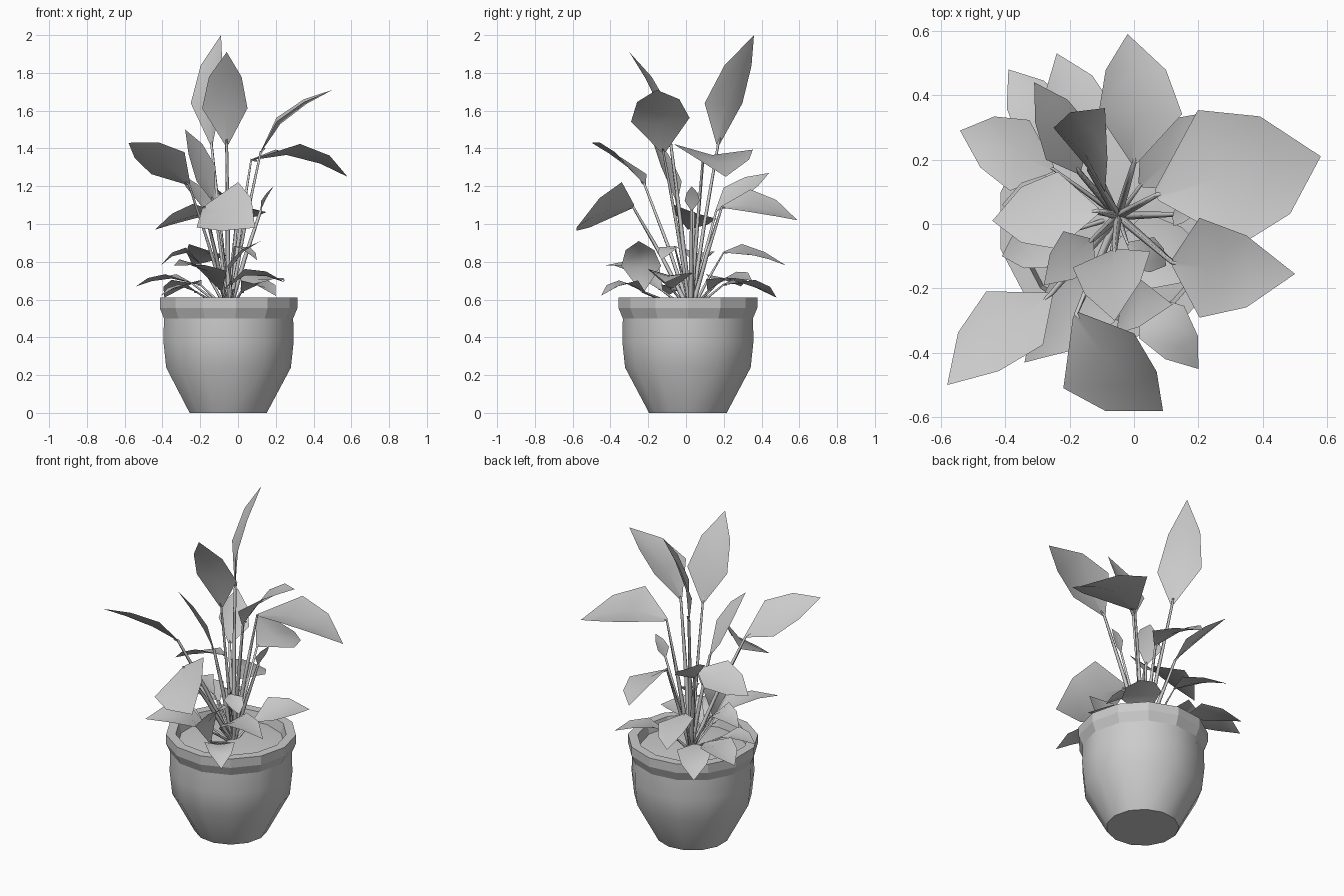
import bpy
import bmesh
from math import tau
from mathutils import Vector

cube = bpy.data.objects.get("Cube")
if cube:
    bpy.data.objects.remove(cube)

GREY = (0.6, 0.6, 0.6, 1)
grey = bpy.data.materials.new("plain grey")
grey.use_nodes = True
grey.diffuse_color = GREY
grey.node_tree.nodes["Principled BSDF"].inputs["Base Color"].default_value = GREY

CENTRE = Vector((-0.055, 0.01, 0))
ROOT = Vector((-0.05, 0.025, 0.53))


def add_object(name, data):
    obj = bpy.data.objects.new(name, data)
    data.materials.append(grey)
    bpy.context.collection.objects.link(obj)
    return obj


def lathe(name, profile, smooth_angle):
    """Spin a radius/height profile around the pot's axis."""
    bm = bmesh.new()
    verts = [bm.verts.new((r, 0, z)) for r, z in profile]
    edges = [bm.edges.new(pair) for pair in zip(verts, verts[1:])]
    bmesh.ops.spin(bm, geom=verts + edges, axis=(0, 0, 1), cent=(0, 0, 0),
                   angle=tau, steps=13)
    bmesh.ops.remove_doubles(bm, verts=bm.verts, dist=0.0005)
    bmesh.ops.recalc_face_normals(bm, faces=bm.faces)
    mesh = bpy.data.meshes.new(name)
    bm.to_mesh(mesh)
    bm.free()
    obj = add_object(name, mesh)
    obj.location = CENTRE
    bpy.ops.object.select_all(action="DESELECT")
    obj.select_set(True)
    bpy.context.view_layer.objects.active = obj
    bpy.ops.object.shade_smooth_by_angle(angle=smooth_angle)


def leaf(name, base, tip, side, lift):
    """Arched, creased blade: centre vein with an edge row on either side."""
    base, tip, side = Vector(base), Vector(tip), Vector(side)
    normal = (tip - base).cross(side).normalized()
    if normal.z < 0:
        normal.negate()
    bm = bmesh.new()
    rows = []
    for t, width, arch in ((0, 0.08, 0), (0.35, 1, 1), (0.7, 0.72, 0.75)):
        spine = base.lerp(tip, t) + normal * lift * arch
        fold = normal * side.length * width * 0.1
        rows.append([bm.verts.new(spine - side * width + fold),
                     bm.verts.new(spine - fold),
                     bm.verts.new(spine + side * width + fold)])
    for low, high in zip(rows, rows[1:]):
        for i in range(2):
            bm.faces.new((low[i], low[i + 1], high[i + 1], high[i]))
    point = bm.verts.new(tip)
    for i in range(2):
        bm.faces.new((rows[-1][i], rows[-1][i + 1], point))
    for face in bm.faces:
        face.smooth = True
    bm.normal_update()
    mesh = bpy.data.meshes.new(name)
    bm.to_mesh(mesh)
    bm.free()
    add_object(name, mesh)


def stem(name, base, tip, thickness):
    """Thin tapering stalk bowing from the root up into the blade."""
    base, tip = Vector(base), Vector(tip)
    start = ROOT + (base - ROOT) * 0.04
    bend = ROOT.lerp(base, 0.5)
    bend.z += 0.03 * (base.z - ROOT.z)
    points = (start, bend, base, base.lerp(tip, 0.06))
    curve = bpy.data.curves.new(name, "CURVE")
    curve.dimensions = "3D"
    curve.bevel_depth = thickness
    curve.bevel_resolution = 0
    spline = curve.splines.new("POLY")
    spline.points.add(len(points) - 1)
    for p, co, radius in zip(spline.points, points, (1.2, 1, 0.7, 0.4)):
        p.co = (*co, 1)
        p.radius = radius
    add_object(name, curve)


# Pot body, its crisp overhanging rim, and the soil inside
lathe("pot", [(0, 0), (0.207, 0), (0.335, 0.24), (0.35, 0.38), (0.347, 0.5)], 0.6)
lathe("rim", [(0.347, 0.5), (0.37, 0.555), (0.37, 0.61), (0.315, 0.61),
              (0.3, 0.54)], 0.2)
lathe("soil", [(0.303, 0.55), (0.22, 0.56), (0, 0.565)], 0.6)

# Each blade: base, tip, half-width vector, arch height
TALL = [
    ((.07, .09, 1.34), (.58, .21, 1.25), (-.065, .21, -.015), .08),
    ((.12, -.12, 1.38), (.50, -.155, 1.71), (0, .155, .01), .06),
    ((-.18, -.28, 1.09), (.09, -.58, .98), (.11, .085, .12), .05),
    ((-.26, -.22, 1.21), (-.58, -.50, 1.43), (.088, -.083, .058), .03),
    ((-.14, .17, 1.42), (-.09, .36, 2.0), (-.08, .1, 0), .05),
    ((-.06, -.08, 1.42), (-.06, -.30, 1.91), (.12, .025, 0), .04),
    ((0, .19, 1.09), (-.02, .59, 1.02), (.13, 0, -.06), .05),
    ((-.17, .16, 1.07), (-.31, .44, 1.27), (-.07, -.05, .03), .02),
    ((-.11, .04, 1.06), (-.44, .01, .97), (0, .12, -.04), .03),
    ((-.13, -.05, 1.12), (-.28, -.19, 1.5), (.05, -.055, .04), .02),
    ((.12, .03, 1.07), (.19, .03, 1.2), (.01, .04, 0), .01),
]
LOW = [
    ((-.25, .17, .69), (-.54, .29, .67), (.03, .11, 0), .04),
    ((-.13, .20, .85), (-.24, .53, .78), (.10, .03, -.03), .03),
    ((-.20, .20, .68), (-.39, .48, .61), (.08, .06, 0), .04),
    ((-.20, .05, .79), (-.41, .06, .78), (0, .09, -.01), .07),
    ((-.22, -.03, .64), (-.41, -.10, .62), (-.02, .08, 0), .04),
    ((-.09, -.13, .65), (-.34, -.43, .78), (.09, -.08, -.02), .07),
    ((.02, -.22, .64), (.20, -.45, .62), (.07, .05, 0), .06),
    ((-.03, -.23, .64), (.12, -.25, .91), (0, .105, 0), .08),
    ((.02, .12, .65), (.25, .35, .70), (-.08, .08, .02), .05),
    ((-.07, -.08, .66), (.25, -.11, .69), (0, .12, -.01), .07),
    ((-.02, -.06, .88), (.10, -.13, .81), (.03, .05, 0), .02),
]
for group, blades, thickness in (("tall", TALL, 0.011), ("low", LOW, 0.007)):
    for i, (base, tip, side, lift) in enumerate(blades, 1):
        leaf(f"{group}_leaf_{i}", base, tip, side, lift)
        stem(f"{group}_stem_{i}", base, tip, thickness)
